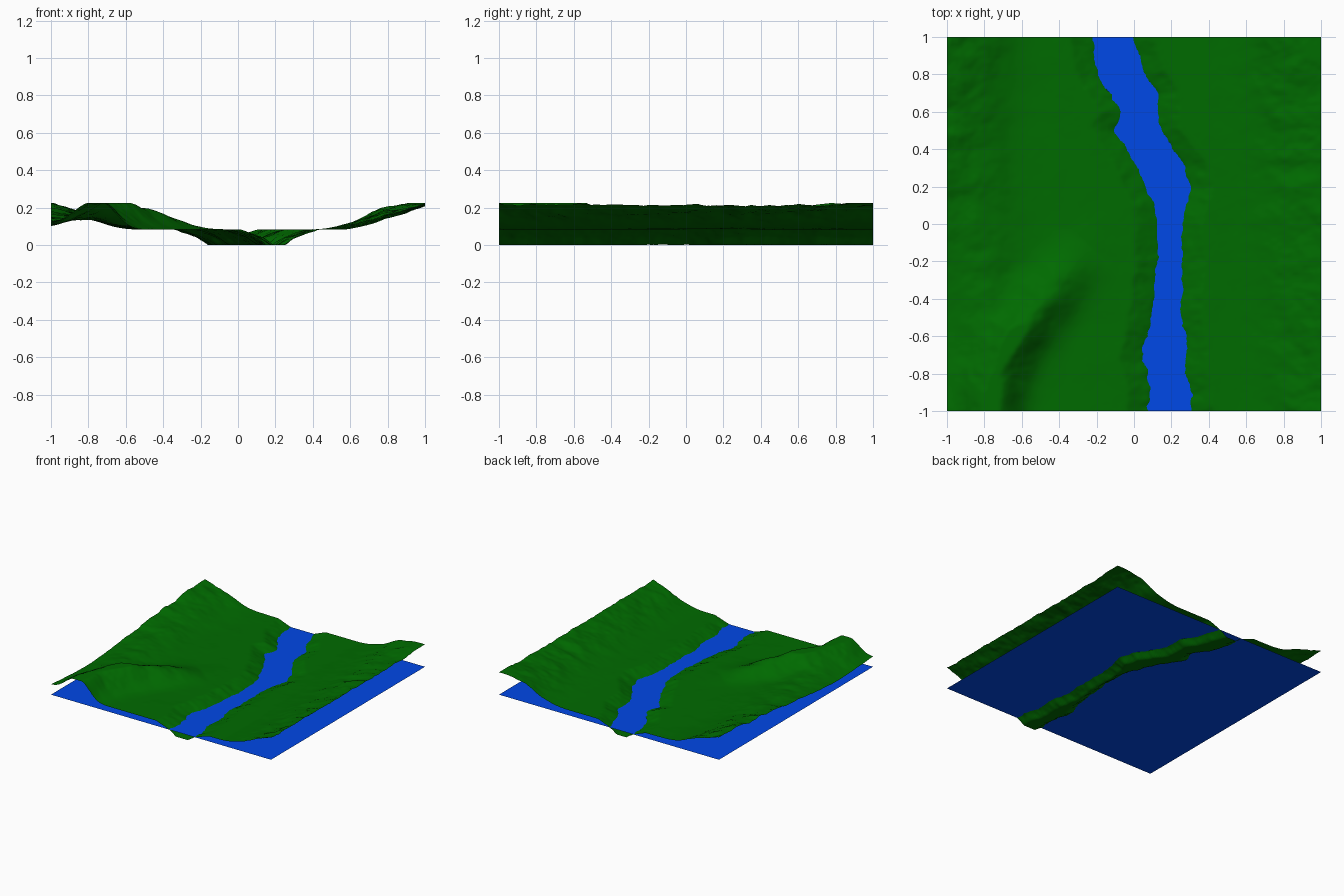
import bpy, math
from mathutils import Vector, noise

if "Cube" in bpy.data.objects:
    bpy.data.objects.remove(bpy.data.objects["Cube"])

N = 150            # terrain cells per side
WATER = 0.041      # water level
PLAIN = 0.083      # flat valley floor
TOP = 0.225        # hills are cut off flat here


def material(name, rgb):
    m = bpy.data.materials.new(name)
    m.diffuse_color = (*rgb, 1)
    m.use_nodes = True
    m.node_tree.nodes["Principled BSDF"].inputs["Base Color"].default_value = m.diffuse_color
    return m


def lerp_table(keys, vals, t):
    for i in range(len(keys) - 1):
        if t <= keys[i + 1]:
            f = max(0, (t - keys[i]) / (keys[i + 1] - keys[i]))
            return vals[i] + (vals[i + 1] - vals[i]) * f
    return vals[-1]


def smooth_table(keys, vals, t):
    """Catmull-Rom style curve through the points."""
    n = len(keys)
    i = max(k for k in range(n - 1) if t >= keys[k] or k == 0)
    h = keys[i + 1] - keys[i]
    f = (t - keys[i]) / h

    def slope(k):
        a, b = max(k - 1, 0), min(k + 1, n - 1)
        return (vals[b] - vals[a]) / (keys[b] - keys[a]) * h
    f2, f3 = f * f, f * f * f
    return ((2*f3 - 3*f2 + 1) * vals[i] + (f3 - 2*f2 + f) * slope(i)
            + (3*f2 - 2*f3) * vals[i + 1] + (f3 - f2) * slope(i + 1))


# valley cross-sections at five positions along the river
XS = [-1, -.8, -.62, -.4, -.15, .4, .6, .8, 1]
YS = [-1, -.5, 0, .5, 1]
LAND = [
    [.12, .14, .083, .083, .083, .083, .088, .145, .222],
    [.103, .14, .10, .083, .083, .083, .088, .15, .215],
    [.145, .14, .10, .083, .083, .083, .095, .16, .215],
    [.195, .145, .09, .083, .083, .083, .105, .165, .21],
    [.23, .165, .098, .083, .083, .083, .12, .205, .226],
]

# river banks: position along y, left bank, right bank
RIVER = [(-1, .075, .31), (-.9, .085, .305), (-.8, .07, .275), (-.68, .04, .28),
         (-.6, .075, .27), (-.45, .10, .245), (-.2, .125, .26), (0, .125, .25),
         (.1, .11, .28), (.2, .06, .305), (.3, .02, .28), (.4, -.04, .21),
         (.5, -.11, .14), (.6, -.065, .125), (.7, -.13, .13), (.8, -.2, .06),
         (1, -.22, -.01)]
RY, RL, RR = zip(*RIVER)

# hill spur on the left: x, y, height of its crest
SPUR = [(-.76, -1.05, .235), (-.73, -.8, .235), (-.63, -.6, .23),
        (-.49, -.42, .195), (-.36, -.27, .145), (-.24, -.12, .09)]


def spur(x, y):
    best = (9, 0, 1)
    p = Vector((x, y))
    for a, b in zip(SPUR, SPUR[1:]):
        pa, pb = Vector(a[:2]), Vector(b[:2])
        d = pb - pa
        f = min(1, max(0, (p - pa).dot(d) / d.length_squared))
        q = p - (pa + d * f)
        if q.length < best[0]:
            best = (q.length, a[2] + (b[2] - a[2]) * f, d.x * q.y - d.y * q.x)
    dist, crest, side = best
    width = .17 if side > 0 else .16
    return crest, math.exp(-(dist / width) ** 2 * 1.6)


def height(x, y):
    rows = [smooth_table(XS, r, x) for r in LAND]
    z = smooth_table(YS, rows, y)
    crest, w = spur(x, y)
    z = max(z, z + (crest - z) * w)
    # roughness grows up the slopes
    n = noise.fractal(Vector((x * 5, y * 6, 3)), 0.9, 2.0, 5)
    z += n * .16 * min(.09, max(.012, z - .08))
    z = max(z, PLAIN)
    # river bed with ragged banks
    rag = .016 * noise.fractal(Vector((x * 9, y * 14, 7)), 0.8, 2.0, 4)
    inside = min(x - lerp_table(RY, RL, y), lerp_table(RY, RR, y) - x) + rag
    z = min(z, WATER - inside * (.65 if inside > 0 else .36))
    return min(TOP, max(0, z))


# ground surface
coords = [-1 + 2 * i / N for i in range(N + 1)]
verts = [(x, y, height(x, y)) for y in coords for x in coords]
faces = []
for j in range(N):
    for i in range(N):
        a = j * (N + 1) + i
        faces.append((a, a + 1, a + N + 2, a + N + 1))
mesh = bpy.data.meshes.new("valley_ground")
mesh.from_pydata(verts, [], faces)
mesh.materials.append(material("grass green", (0, .145, 0)))
mesh.shade_smooth()
ground = bpy.data.objects.new("valley_ground", mesh)
bpy.context.collection.objects.link(ground)

# water sheet
bpy.ops.mesh.primitive_plane_add(size=2, location=(0, 0, WATER))
water = bpy.context.object
water.name = "river_water"
water.data.materials.append(material("river blue", (0, .065, .8)))
